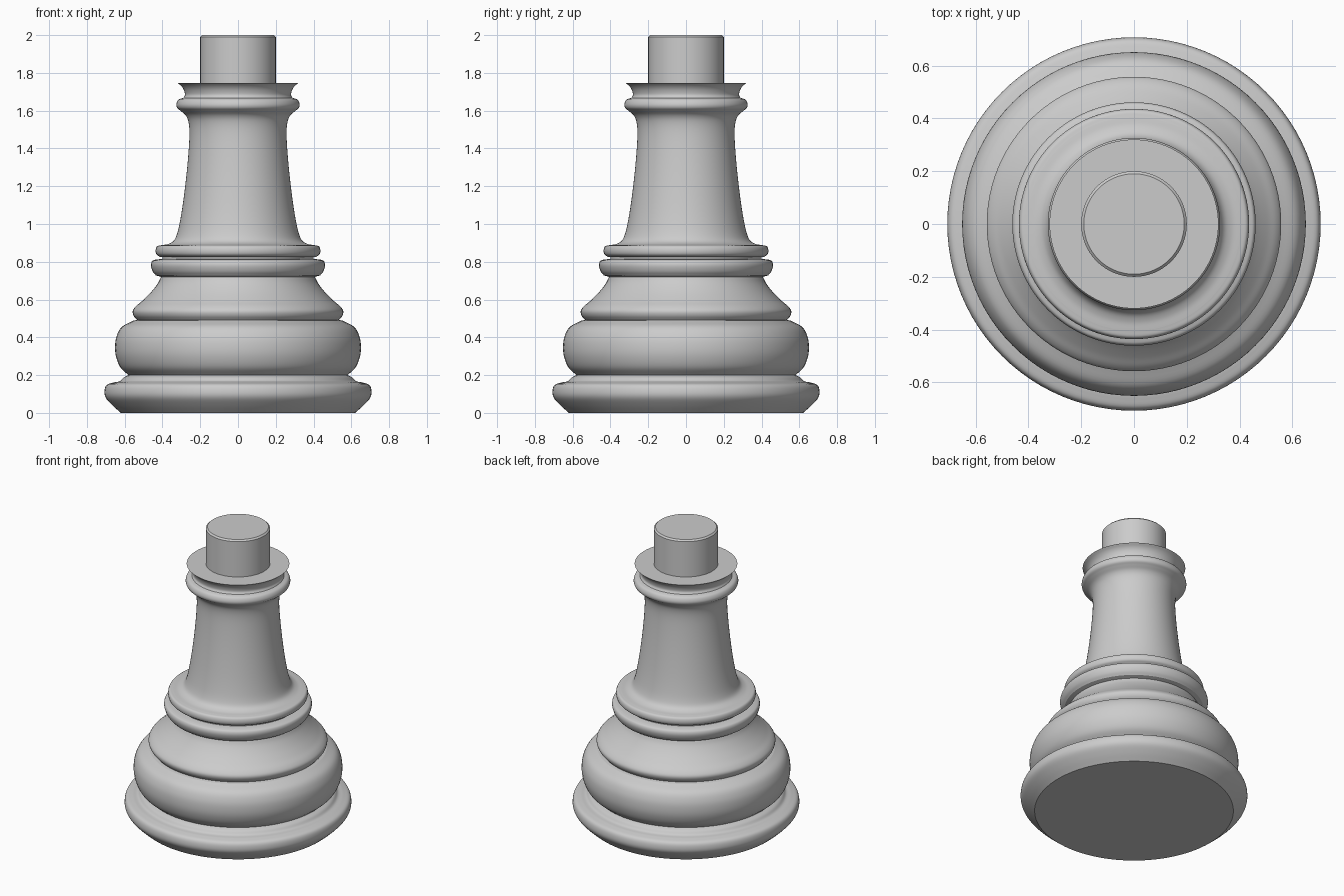
import bpy, bmesh
from math import radians, cos, sin, tau
from mathutils import Vector

if "Cube" in bpy.data.objects:
    bpy.data.objects.remove(bpy.data.objects["Cube"], do_unlink=True)

SIDES = 96
STEPS = 5

grey = bpy.data.materials.new("plain grey")
grey.use_nodes = True
grey.diffuse_color = (0.6, 0.6, 0.6, 1)
grey.node_tree.nodes["Principled BSDF"].inputs["Base Color"].default_value = (0.6, 0.6, 0.6, 1)


def smooth_path(points):
    """Catmull-Rom curve through (radius, height) points."""
    pts = [Vector(p) for p in points]
    if len(pts) < 3:
        return pts
    ext = [2 * pts[0] - pts[1]] + pts + [2 * pts[-1] - pts[-2]]
    path = []
    for a, b, c, d in zip(ext, ext[1:], ext[2:], ext[3:]):
        for k in range(STEPS):
            t = k / STEPS
            path.append(0.5 * (2 * b + (c - a) * t + (2 * a - 5 * b + 4 * c - d) * t ** 2
                               + (3 * b - a - 3 * c + d) * t ** 3))
    return path + [pts[-1]]


def lathe(name, *curves, cap_bottom=False, cap_top=False):
    """Turn one or more curves, joined by sharp edges, about the z axis."""
    path = []
    for curve in curves:
        path += smooth_path(curve)[1 if path else 0:]
    bm = bmesh.new()
    rings = [[bm.verts.new((r * cos(tau * i / SIDES), r * sin(tau * i / SIDES), z))
              for i in range(SIDES)] for r, z in path]
    for low, high in zip(rings, rings[1:]):
        for i in range(SIDES):
            j = (i + 1) % SIDES
            bm.faces.new((low[i], low[j], high[j], high[i]))
    if cap_bottom:
        bm.faces.new(rings[0][::-1])
    if cap_top:
        bm.faces.new(rings[-1])
    mesh = bpy.data.meshes.new(name)
    bm.to_mesh(mesh)
    bm.free()
    mesh.materials.append(grey)
    obj = bpy.data.objects.new(name, mesh)
    bpy.context.collection.objects.link(obj)
    bpy.ops.object.select_all(action='DESELECT')
    obj.select_set(True)
    bpy.context.view_layer.objects.active = obj
    bpy.ops.object.shade_smooth_by_angle(angle=radians(32))


# Broad foot with a rounded rim and a small step
lathe("foot",
      [(0.62, 0), (0.665, 0.04), (0.70, 0.08), (0.707, 0.115), (0.695, 0.148), (0.655, 0.162)],
      [(0.655, 0.162), (0.625, 0.168), (0.605, 0.188), (0.58, 0.2)], cap_bottom=True)

# Fat rounded cushion
lathe("cushion", [(0.58, 0.2), (0.622, 0.24), (0.645, 0.295), (0.651, 0.35),
                  (0.643, 0.405), (0.615, 0.455), (0.555, 0.488)])

# Flared skirt narrowing to a neck
lathe("skirt", [(0.555, 0.488), (0.535, 0.492)],
      [(0.535, 0.492), (0.553, 0.515), (0.557, 0.54), (0.54, 0.565), (0.505, 0.595),
       (0.46, 0.64), (0.425, 0.685), (0.408, 0.72)])

# Two stacked rings with a groove between
lathe("lower_ring", [(0.408, 0.72), (0.435, 0.728)],
      [(0.435, 0.728), (0.452, 0.75), (0.461, 0.78), (0.455, 0.803), (0.435, 0.812)],
      [(0.435, 0.812), (0.40, 0.815)])
lathe("upper_ring", [(0.40, 0.815), (0.40, 0.825)], [(0.40, 0.825), (0.415, 0.826)],
      [(0.415, 0.826), (0.432, 0.84), (0.436, 0.862), (0.428, 0.882), (0.405, 0.888)])

# Tall tapering column
lathe("column", [(0.405, 0.888), (0.37, 0.894), (0.34, 0.912), (0.322, 0.95), (0.306, 1.02),
                 (0.29, 1.12), (0.274, 1.25), (0.262, 1.38), (0.257, 1.48), (0.262, 1.54),
                 (0.277, 1.575), (0.305, 1.6)])

# Collar ring and flaring lip with a flat top
lathe("collar", [(0.305, 1.6), (0.322, 1.615), (0.326, 1.635), (0.315, 1.658), (0.288, 1.668)],
      [(0.288, 1.668), (0.281, 1.685), (0.287, 1.71), (0.3, 1.73), (0.32, 1.747)],
      [(0.32, 1.747), (0.2, 1.747)])

# Round peg with a bevelled top edge
lathe("peg", [(0.2, 1.747), (0.2, 1.99)], [(0.2, 1.99), (0.19, 2)], cap_top=True)
